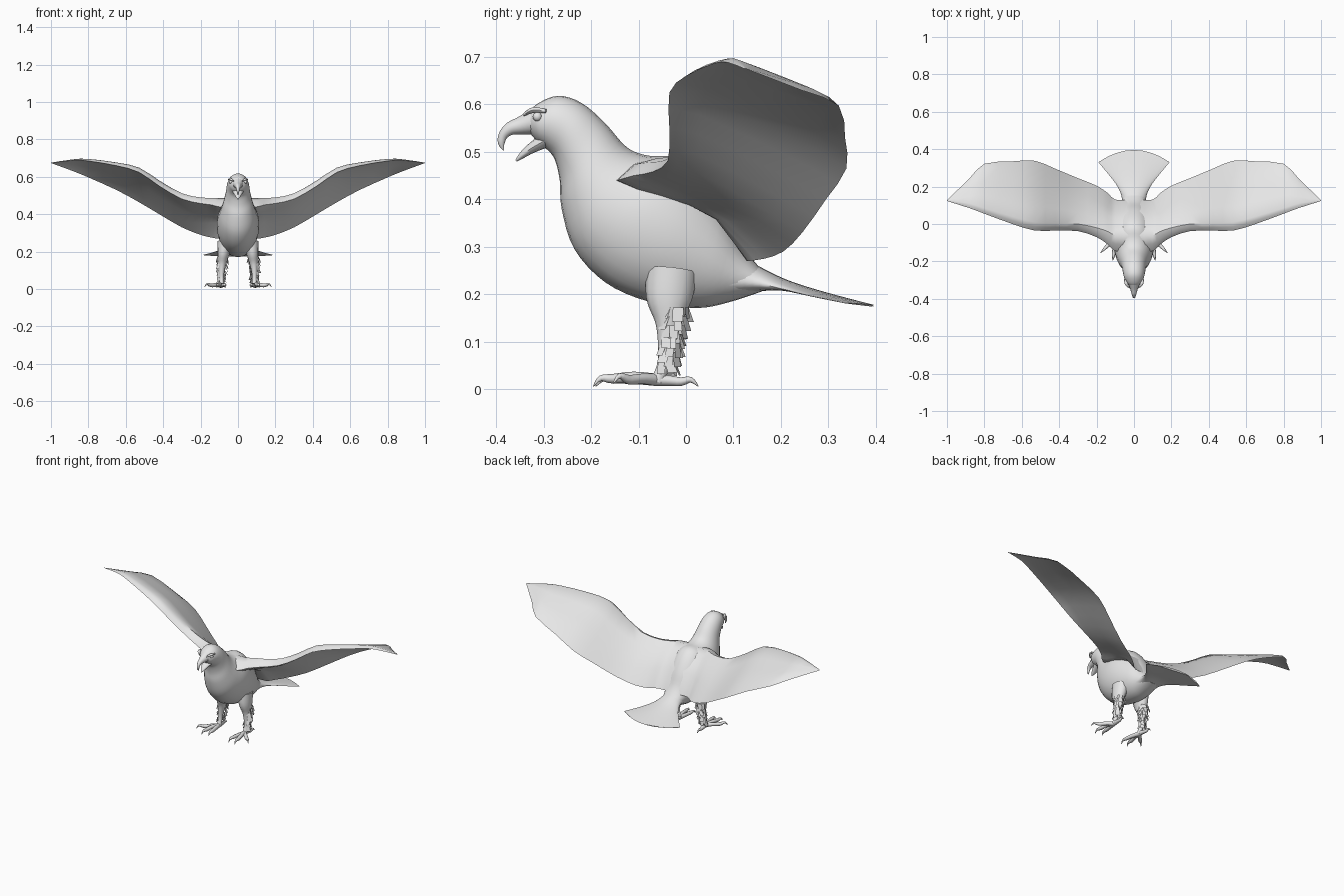
import bpy, bmesh, math, random
from mathutils import Vector

if "Cube" in bpy.data.objects:
    bpy.data.objects.remove(bpy.data.objects["Cube"])

random.seed(4)
grey = bpy.data.materials.new("plain grey")
grey.diffuse_color = (0.8, 0.8, 0.8, 1)
grey.use_nodes = True
grey.node_tree.nodes["Principled BSDF"].inputs["Base Color"].default_value = grey.diffuse_color


def finish(name, bm, recalc=True):
    if recalc:
        bmesh.ops.recalc_face_normals(bm, faces=bm.faces)
    mesh = bpy.data.meshes.new(name)
    bm.to_mesh(mesh)
    bm.free()
    mesh.materials.append(grey)
    ob = bpy.data.objects.new(name, mesh)
    bpy.context.collection.objects.link(ob)
    bpy.ops.object.select_all(action='DESELECT')
    ob.select_set(True)
    bpy.context.view_layer.objects.active = ob
    bpy.ops.object.shade_smooth_by_angle(angle=math.radians(50))
    return ob


def smooth(stations, n=4):
    """Catmull-Rom interpolation of equal-length tuples."""
    out, last = [], len(stations) - 1
    for i in range(last):
        a, b, c, d = (stations[min(max(k, 0), last)] for k in (i - 1, i, i + 1, i + 2))
        for j in range(n):
            t = j / n
            out.append([q + 0.5 * t * (r - p + t * (2 * p - 5 * q + 4 * r - s + t * (3 * (q - r) + s - p)))
                        for p, q, r, s in zip(a, b, c, d)])
    return out + [list(stations[-1])]


def loft(name, rings):
    bm = bmesh.new()
    rows = [[bm.verts.new(p) for p in ring] for ring in rings]
    n = len(rows[0])
    for a, b in zip(rows, rows[1:]):
        for i in range(n):
            bm.faces.new((a[i], a[(i + 1) % n], b[(i + 1) % n], b[i]))
    bm.faces.new(rows[0])
    bm.faces.new(rows[-1])
    return finish(name, bm)


def tube(name, points, sides=10, n=4):
    """Loft along (x, y, z, half width, half height) points."""
    pts = smooth(points, n)
    rings = []
    for i, p in enumerate(pts):
        t = Vector(pts[min(i + 1, len(pts) - 1)][:3]) - Vector(pts[max(i - 1, 0)][:3])
        t.normalize()
        up = t.cross(Vector((1, 0, 0))).normalized()
        side = up.cross(t)
        ring = []
        for k in range(sides):
            a = math.tau * k / sides
            ring.append(Vector(p[:3]) + side * p[3] * math.cos(a) + up * p[4] * math.sin(a))
        rings.append(ring)
    return loft(name, rings)


# Body from face to rump: top y, top z, bottom y, bottom z, half width
body = [(-.338, .575, -.325, .535, .020), (-.315, .60, -.312, .52, .042),
        (-.27, .618, -.295, .507, .054), (-.22, .603, -.277, .485, .061),
        (-.17, .56, -.266, .44, .068), (-.125, .51, -.262, .38, .083),
        (-.08, .492, -.235, .295, .10), (-.02, .488, -.17, .225, .112),
        (.03, .45, -.08, .185, .11), (.08, .38, .02, .171, .092),
        (.12, .30, .09, .183, .07), (.17, .24, .16, .206, .05)]
rings = []
for ty, tz, by, bz, w in smooth(body):
    ring = []
    for k in range(24):
        a = math.tau * k / 24
        u = (1 + math.sin(a)) / 2
        ring.append((w * math.cos(a), by + (ty - by) * u, bz + (tz - bz) * u))
    rings.append(ring)
loft("body", rings)

# Tail fan: y, z, half width, half thickness, rounding of the end
tail = [(.08, .24, .07, .045, 0), (.14, .235, .065, .03, 0), (.20, .222, .088, .012, .01),
        (.26, .207, .132, .006, .03), (.33, .192, .19, .002, .066)]
rings = []
for y, z, w, th, bulge in smooth(tail):
    ring = []
    for k in range(24):
        a = math.tau * k / 24
        c = math.cos(a)
        ring.append((w * c, y + bulge * (1 - c * c),
                     z - .25 * bulge * (1 - c * c) - .01 * c * c + th * math.sin(a)))
    rings.append(ring)
loft("tail", rings)

# Hooked upper beak and open lower beak
tube("upper_beak", [(0, -.305, .567, .036, .033), (0, -.345, .556, .021, .020),
                    (0, -.370, .549, .014, .014), (0, -.385, .535, .009, .010),
                    (0, -.389, .518, .006, .007), (0, -.384, .503, .001, .001)], 12)
tube("lower_beak", [(0, -.29, .528, .034, .017), (0, -.325, .508, .021, .011),
                    (0, -.345, .493, .012, .007), (0, -.358, .481, .002, .002)], 12)

# Wing sections: x, then y and z of leading edge, crown, crease, trailing edge, then thickness
wing = [(.02, -.15, .44, -.06, .486, .07, .39, .13, .27, .08),
        (.10, -.145, .44, -.06, .487, .07, .375, .13, .27, .07),
        (.14, -.11, .45, -.04, .488, .09, .37, .165, .275, .06),
        (.20, -.07, .458, -.02, .49, .13, .365, .205, .29, .05),
        (.30, -.038, .482, .0, .512, .19, .375, .245, .33, .04),
        (.42, -.035, .55, .005, .58, .25, .435, .295, .40, .03),
        (.53, -.035, .625, .01, .65, .28, .51, .338, .465, .025),
        (.65, .0, .66, .04, .677, .285, .572, .335, .53, .02),
        (.80, .055, .685, .085, .696, .302, .615, .322, .597, .012),
        (.88, .085, .689, .11, .694, .22, .648, .243, .63, .008),
        (1.0, .123, .675, .125, .676, .127, .675, .128, .674, .001)]


def wing_ring(s, x, ly, lz, uy, uz, cy, cz, ty, tz, th):
    def at(f, g, y0, z0, y1, z1):
        return (s * x, y0 + (y1 - y0) * f, z0 + (z1 - z0) * f + th * g)
    crown, crease = (uy, uz), (cy, cz)
    return [(s * x, ty, tz), (s * x, cy, cz),
            at(.67, .12, *crown, *crease), at(.33, .15, *crown, *crease), (s * x, uy, uz),
            at(.45, .18, ly, lz, *crown), (s * x, ly, lz),
            at(.5, -.6, ly, lz, *crown), at(.1, -1, *crown, *crease),
            at(.5, -.6, *crown, *crease), (s * x, cy - .1 * th, cz - .25 * th)]


# Foot toes: path (x, y, z, radius) each ending in a curved claw
toes = {"inner_toe": [(.088, -.065, .02, .013), (.078, -.11, .022, .011), (.072, -.15, .022, .010),
                      (.070, -.175, .022, .006), (.069, -.19, .006, .001)],
        "middle_toe": [(.088, -.065, .02, .013), (.10, -.11, .026, .011), (.108, -.155, .022, .010),
                       (.111, -.18, .023, .006), (.113, -.195, .006, .001)],
        "outer_toe": [(.088, -.065, .02, .013), (.115, -.09, .022, .011), (.145, -.12, .02, .010),
                      (.165, -.14, .028, .006), (.178, -.153, .012, .001)],
        "back_toe": [(.088, -.065, .02, .013), (.09, -.035, .018, .011), (.093, -.01, .016, .009),
                     (.094, .01, .02, .006), (.095, .026, .006, .001)]}
leg = [(.068, -.03, .25, .042, .055), (.078, -.036, .19, .033, .048), (.084, -.037, .14, .023, .028),
       (.088, -.042, .09, .015, .017), (.088, -.048, .05, .012, .013), (.088, -.06, .016, .014, .015)]

for s, side in ((1, "right"), (-1, "left")):
    loft(side + "_wing", [wing_ring(s, *st) for st in smooth(wing, 2)])
    tube(side + "_leg", [(s * p[0], *p[1:]) for p in leg], 12)
    for name, path in toes.items():
        tube(f"{side}_{name}", [(s * x, y, z, r, r) for x, y, z, r in path], 8, 3)

    # Brow ridge and eye
    tube(side + "_brow", [(s * .024, -.342, .578, .003, .003), (s * .040, -.322, .588, .008, .006),
                          (s * .050, -.295, .586, .004, .004)], 8)
    bm = bmesh.new()
    bmesh.ops.create_uvsphere(bm, u_segments=12, v_segments=8, radius=.010)
    bmesh.ops.translate(bm, verts=bm.verts, vec=(s * .039, -.313, .574))
    finish(side + "_eye", bm)

    # Loose flat feathers hanging around the back of the leg
    bm = bmesh.new()
    for row in range(7):
        f = row / 6
        z = .172 - .112 * f
        mid = Vector((.084 + .004 * f, -.022 - .018 * f, z))
        for k in range(5):
            a = math.radians(-35 + 50 * k + random.uniform(-12, 12))
            out = Vector((math.cos(a), math.sin(a), 0))
            across = Vector((-out.y, out.x, 0)) * random.uniform(.008, .012)
            top = mid + out * (.026 - .010 * f)
            down = out * random.uniform(.002, .012) + Vector((0, 0, -random.uniform(.022, .032)))
            down += across * random.uniform(-.6, .6)
            quad = [top - across, top + across, top + across + down, top - across + down]
            bm.faces.new([bm.verts.new((s * p.x, p.y, p.z)) for p in quad][::s])
    finish(side + "_leg_feathers", bm, False)
